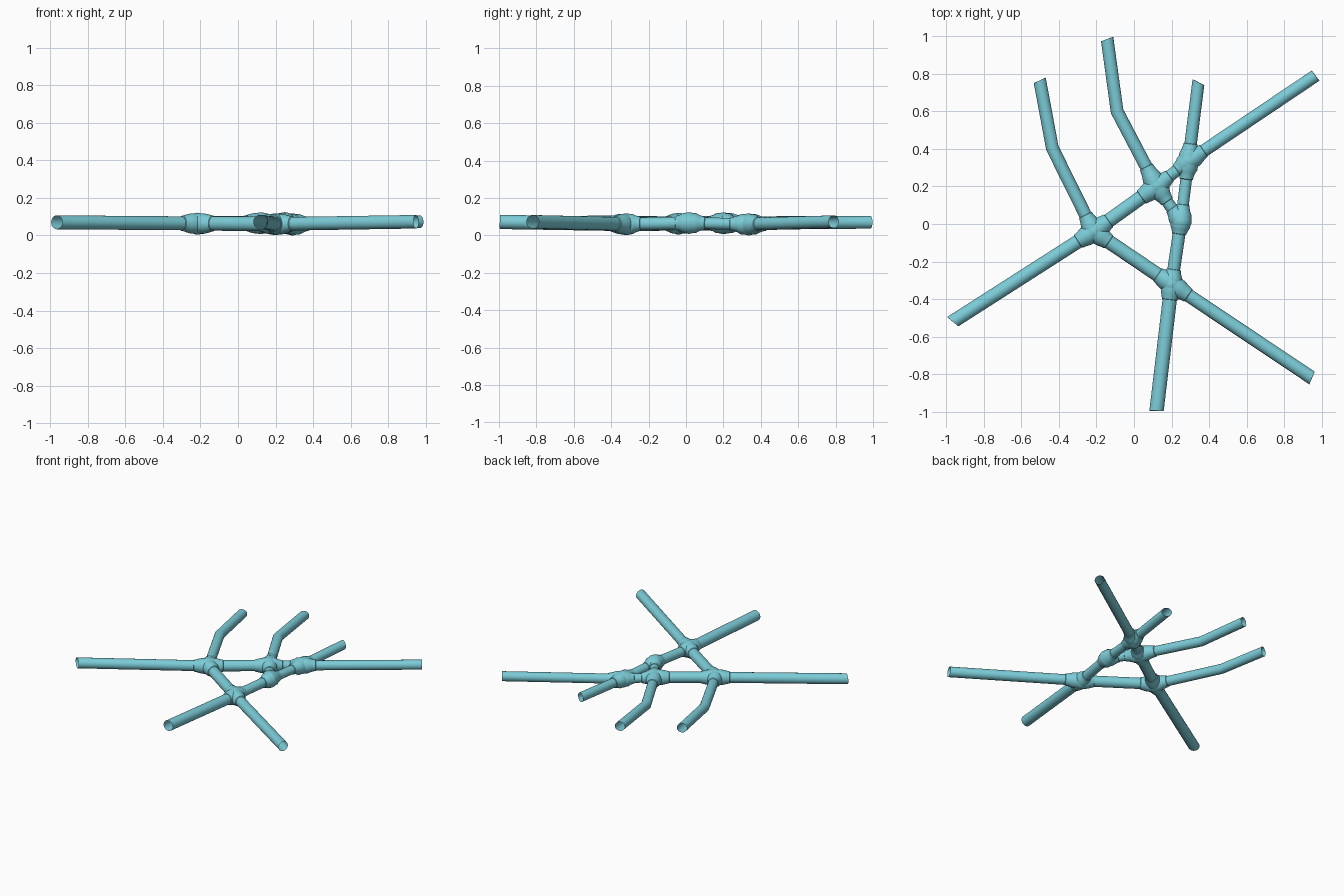
import bpy, bmesh, math
from mathutils import Vector

if "Cube" in bpy.data.objects:
    bpy.data.objects.remove(bpy.data.objects["Cube"])

SIDES = 24
UP = Vector((0, 0, 1))

teal = bpy.data.materials.new("pipe teal")
teal.diffuse_color = (0.20, 0.60, 0.68, 1)
teal.use_nodes = True
teal.node_tree.nodes["Principled BSDF"].inputs["Base Color"].default_value = teal.diffuse_color


def sweep(bm, points, radii, skew=0.0):
    """Open tube through the points; the last ring is sheared sideways by skew."""
    pts = [Vector(p) for p in points]
    rings = []
    for i, p in enumerate(pts):
        a = (p - pts[i - 1]).normalized() if i else None
        b = (pts[i + 1] - p).normalized() if i < len(pts) - 1 else None
        t = ((a or b) + (b or a)).normalized()
        miter = 1 / max(0.3, t.dot(a or b))
        side = t.cross(UP).normalized()
        up = side.cross(t)
        s = skew if i == len(pts) - 1 else 0
        ring = []
        for k in range(SIDES):
            ang = 2 * math.pi * k / SIDES
            c = math.cos(ang) * radii[i]
            ring.append(bm.verts.new(p + side * c * miter + up * math.sin(ang) * radii[i] + t * c * s))
        rings.append(ring)
    for r0, r1 in zip(rings, rings[1:]):
        for k in range(SIDES):
            j = (k + 1) % SIDES
            bm.faces.new((r0[j], r0[k], r1[k], r1[j]))


def finish(bm, name):
    bmesh.ops.recalc_face_normals(bm, faces=bm.faces)
    mesh = bpy.data.meshes.new(name)
    bm.to_mesh(mesh)
    bm.free()
    mesh.materials.append(teal)
    ob = bpy.data.objects.new(name, mesh)
    bpy.context.collection.objects.link(ob)
    bpy.ops.object.select_all(action='DESELECT')
    ob.select_set(True)
    bpy.context.view_layer.objects.active = ob
    bpy.ops.object.shade_smooth_by_angle(angle=math.radians(35))


# junction centres
hubs = {
    "left": (-0.215, -0.04, 0.064),
    "upper": (0.12, 0.20, 0.066),
    "right": (0.29, 0.335, 0.060),
    "middle": (0.25, 0.015, 0.067),
    "lower": (0.20, -0.32, 0.061),
}

# pipes leaving the network: hub, name, path, radius, end slant, collar length
outlets = [
    ("left", "west", [(-0.965, -0.52, 0.070)], 0.037, 0.32, 0.10),
    ("left", "north_west", [(-0.435, 0.405, 0.068), (-0.502, 0.765, 0.070)], 0.034, 0.27, 0.10),
    ("upper", "north", [(-0.09, 0.60, 0.068), (-0.143, 0.985, 0.070)], 0.034, 0.22, 0.12),
    ("right", "short_north", [(0.343, 0.755, 0.069)], 0.033, -0.36, 0.095),
    ("right", "north_east", [(0.967, 0.79, 0.073)], 0.034, 0.06, 0.10),
    ("lower", "south_east", [(0.948, -0.82, 0.073)], 0.036, 0.18, 0.11),
    ("lower", "south", [(0.12, -0.995, 0.072)], 0.038, 0.10, 0.085),
]

# pipes between junctions: radius and the collar length at either end
links = [
    ("left", "upper", 0.038, 0.10, 0.10),
    ("left", "lower", 0.038, 0.10, 0.09),
    ("lower", "middle", 0.034, 0.08, 0.07),
    ("middle", "right", 0.031, 0.09, 0.10),
    ("middle", "upper", 0.032, 0.085, 0.10),
    ("upper", "right", 0.032, 0.09, 0.08),
]

arms = {h: [] for h in hubs}

for hub, name, path, r, skew, collar in outlets:
    bm = bmesh.new()
    pts = [hubs[hub]] + path
    sweep(bm, pts, [r] * len(pts), skew)
    finish(bm, name + "_pipe")
    arms[hub].append((path[0], r, collar))

for a, b, r, ca, cb in links:
    bm = bmesh.new()
    sweep(bm, [hubs[a], hubs[b]], [r, r])
    finish(bm, f"{a}_to_{b}_pipe")
    arms[a].append((hubs[b], r, ca))
    arms[b].append((hubs[a], r, cb))

# rounded junctions with tapering collars over each pipe
for hub, centre in hubs.items():
    c = Vector(centre)
    bm = bmesh.new()
    ball = bmesh.ops.create_uvsphere(bm, u_segments=24, v_segments=14, radius=0.057)
    bmesh.ops.translate(bm, verts=ball["verts"], vec=c)
    for target, r, length in arms[hub]:
        d = (Vector(target) - c).normalized()
        profile = [(0.0, 0.054), (0.42, 0.053), (0.62, r + 0.012), (0.8, r + 0.007),
                   (0.97, r + 0.004), (1.0, r - 0.001)]
        sweep(bm, [c + d * length * f for f, _ in profile], [q for _, q in profile])
    # settle the lowest junction onto the floor
    for v in bm.verts:
        if v.co.z < 0.02:
            v.co.z -= (0.02 - v.co.z) * 0.18
    finish(bm, hub + "_junction")
